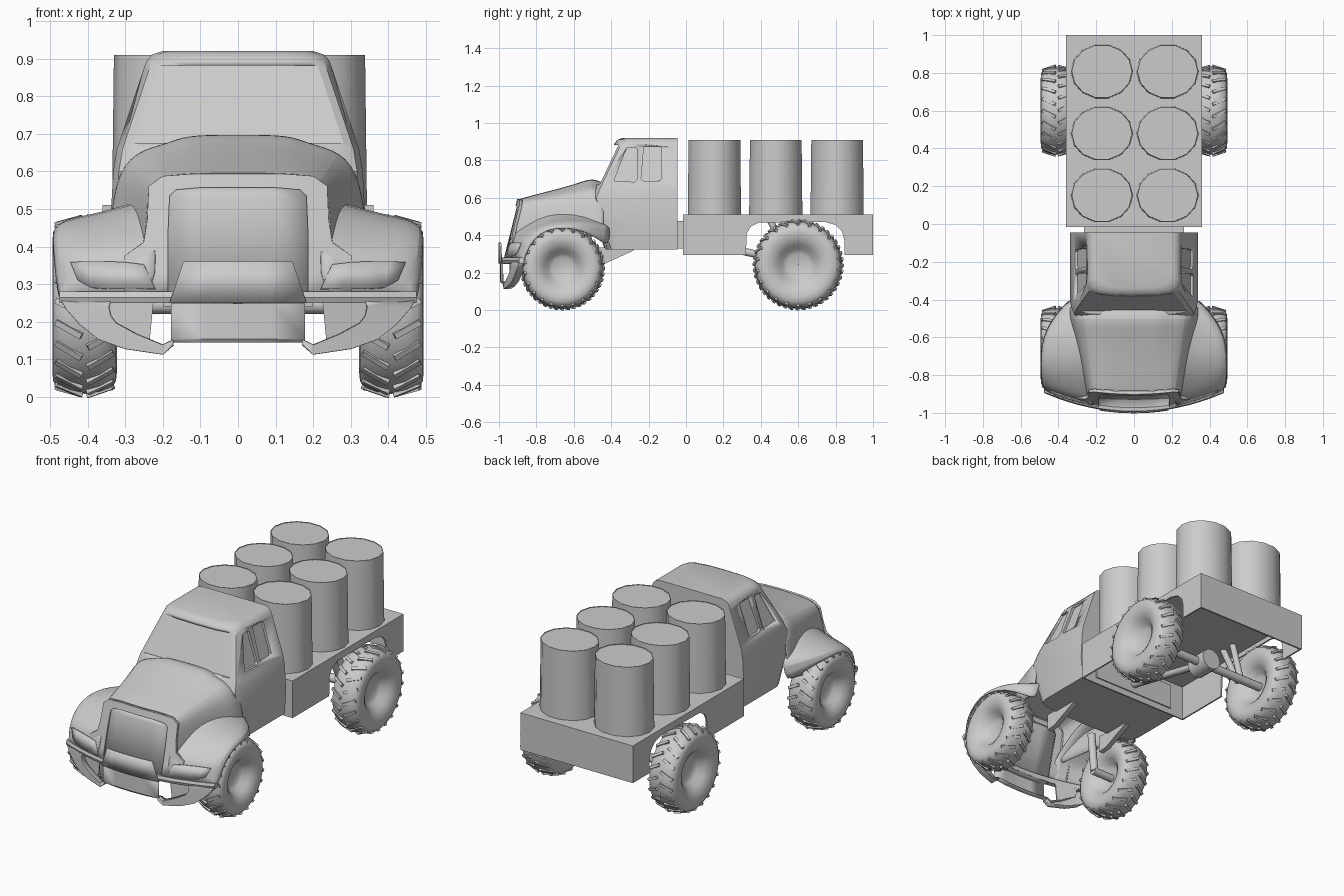
import bpy, bmesh
from math import pi, cos, sin
from mathutils import Matrix, Vector

if "Cube" in bpy.data.objects:
    bpy.data.objects.remove(bpy.data.objects["Cube"])


def finish(name, bm, mirror=False, thick=0, subsurf=0, angle=30):
    bmesh.ops.recalc_face_normals(bm, faces=bm.faces)
    me = bpy.data.meshes.new(name)
    bm.to_mesh(me)
    bm.free()
    ob = bpy.data.objects.new(name, me)
    bpy.context.collection.objects.link(ob)
    bpy.ops.object.select_all(action='DESELECT')
    ob.select_set(True)
    bpy.context.view_layer.objects.active = ob
    bpy.ops.object.shade_smooth_by_angle(angle=angle * pi / 180)
    if mirror:
        ob.modifiers.new("mirror", 'MIRROR')
    if subsurf:
        m = ob.modifiers.new("smooth", 'SUBSURF')
        m.levels = m.render_levels = subsurf
    if thick:
        m = ob.modifiers.new("shell", 'SOLIDIFY')
        m.thickness, m.offset = thick, 0
    return ob


def loft(name, rings, closed=False, caps=False, **kw):
    bm = bmesh.new()
    rows = [[bm.verts.new(p) for p in r] for r in rings]
    n = len(rows[0])
    for a, b in zip(rows, rows[1:]):
        for i in range(n if closed else n - 1):
            j = (i + 1) % n
            bm.faces.new((a[i], a[j], b[j], b[i]))
    if caps:
        bm.faces.new(rows[0])
        bm.faces.new(rows[-1])
    return finish(name, bm, **kw)


def both(half):
    """Half outline starting at x=0, extended to the other side."""
    return [(-x, y, z) for x, y, z in half[:0:-1]] + list(half)


def box(name, x, y, z, **kw):
    ring = lambda h: [(x[0], y[0], h), (x[1], y[0], h), (x[1], y[1], h), (x[0], y[1], h)]
    return loft(name, [ring(z[0]), ring(z[1])], closed=True, caps=True, **kw)


def tube(name, a, b, r, n=12, **kw):
    a, b = Vector(a), Vector(b)
    q = (b - a).to_track_quat('Z', 'Y')
    ring = lambda c, k: [c + q @ Vector((k * cos(2 * pi * i / n), k * sin(2 * pi * i / n), 0)) for i in range(n)]
    return loft(name, [ring(a, r), ring(b, r)], closed=True, caps=True, angle=35, **kw)


# Cab: stacked outlines (z, half width, front y)
def cab_ring(z, w, yf):
    half = [(0, yf - .015, z), (w * .5, yf - .012, z), (w - .05, yf, z), (w - .015, yf + .02, z),
            (w, yf + .06, z), (w, -.045, z)]
    return both(half)


cab = loft("cab", [cab_ring(*s) for s in (
    (.325, .33, -.42), (.45, .34, -.46), (.60, .332, -.50), (.66, .322, -.475), (.87, .252, -.375),
    (.895, .243, -.365), (.911, .228, -.35), (.92, .20, -.325))], closed=True, caps=True)


def side_x(z): return .322 - (z - .66) / 3
def screen_y(z): return -.475 + (z - .66) / 2.1


def cut(target, rings):
    c = loft("cutter", rings, closed=True, caps=True)
    c.hide_render = True
    m = target.modifiers.new("cut", 'BOOLEAN')
    m.operation, m.solver, m.object = 'DIFFERENCE', 'EXACT', c
    bpy.context.view_layer.objects.active = target
    bpy.ops.object.modifier_apply(modifier=m.name)
    bpy.data.objects.remove(c)


# Recessed side windows and windscreen
for s in (-1, 1):
    for win in ([(-.385, .69), (-.275, .685), (-.262, .70), (-.262, .86), (-.275, .87), (-.318, .865)],
                [(-.24, .70), (-.225, .69), (-.145, .69), (-.135, .70), (-.13, .865), (-.14, .875), (-.225, .875)]):
        cut(cab, [[(s * (side_x(z) + d), y, z) for y, z in win] for d in (-.014, .06)])
pane = [(-.285, .675), (.285, .675), (.238, .882), (-.238, .882)]
cut(cab, [[(x, screen_y(z) + d, z) for x, z in pane] for d in (.008, -.08)])

# Hood: blended from grille outline to cowl outline
front = [(0, .592), (.10, .592), (.17, .589), (.222, .577), (.24, .53), (.245, .38)]
cowl = [(0, .704), (.14, .704), (.185, .68), (.275, .66), (.328, .59), (.345, .40)]
rings = []
for y, t in ((-.885, 0), (-.87, .05), (-.78, .27), (-.68, .5), (-.58, .75), (-.5, 1), (-.44, 1.0)):
    half = []
    for (x0, z0), (x1, z1) in zip(front, cowl):
        x, z = x0 + (x1 - x0) * t, z0 + (z1 - z0) * t
        half.append((x, y + (1 - t) * (.35 * x * x - .27 * (.592 - z)), z - (.03 if y > -.45 else 0)))
    rings.append(both(half))
loft("hood", rings, thick=.006, subsurf=2)


# Grille surround and recessed grille panel
def grille_y(x, z): return -.898 - .25 * (.59 - z) + .35 * x * x


outer = [(0, .592), (.12, .592), (.2, .586), (.236, .56), (.24, .47), (.25, .41), (.30, .375), (.30, .27)]
inner = [(0, .558), (.1, .558), (.165, .552), (.183, .535), (.187, .45), (.188, .38), (.188, .33), (.188, .27)]
face = lambda pts, d: both([(x, grille_y(x, z) + d, z) for x, z in pts])
loft("grille_surround", [face(outer, .01), face(outer, -.004), face(inner, -.004), face(inner, .008)], thick=.004)
loft("grille", [[(x * k, grille_y(x * k, z) + .005, z) for k in (-1, -.5, 0, .5, 1)]
                for x, z in ((.175, .557), (.19, .53), (.19, .26))], thick=.004)

# Front fenders: (front y, plan curvature, top z, outer x, lip z, rise of inner edge)
rings = []
for y, k, zt, xo, lip, up in ((-.985, .45, .27, .468, .25, .01), (-.965, .45, .362, .475, .27, .02),
                              (-.935, .35, .382, .482, .31, .03), (-.85, .15, .425, .488, .38, .045),
                              (-.74, 0, .468, .49, .435, .06), (-.64, 0, .48, .488, .44, .06),
                              (-.55, 0, .478, .458, .425, .06), (-.47, 0, .468, .405, .38, .05),
                              (-.41, 0, .455, .348, .335, .04)):
    pts = [(.22, zt + up), (.29, zt + up * .5), (xo - .09, zt + .004), (xo - .035, zt - .006), (xo - .006, zt - .02), (xo, lip)]
    rings.append([(x, y + k * x * x, z) for x, z in pts])
loft("front_fender", rings, mirror=True, thick=.006, subsurf=1)


# Bumper bar, corner crescents, fog panels and headlights follow one plan curve
def nose(x, d=0): return -.991 + .45 * x * x + d


xs = [-.475 + .95 * i / 16 for i in range(17)]
loft("bumper_bar", [[(x, nose(x), .25), (x, nose(x, -.006), .265), (x, nose(x), .28),
                     (x, nose(x, .03), .28), (x, nose(x, .03), .25)] for x in xs], closed=True, caps=True)
low = [(.475, .27), (.455, .235), (.42, .195), (.37, .155), (.30, .13), (.20, .115), (.172, .14)]
high = [(.34, .255), (.345, .24), (.34, .215), (.325, .195), (.27, .165), (.20, .137), (.172, .15)]
loft("bumper_corner", [[(x, nose(x, d), z) for x, z in pts] for pts, d in ((low, .035), (low, 0), (high, 0), (high, .03))],
     mirror=True, thick=.006)
fog = [(.225, .25), (.35, .25), (.345, .2), (.235, .15)]
loft("fog_panel", [[(x, nose(x, d), z) for x, z in fog] for d in (.025, .032)], closed=True, caps=True, mirror=True)
lamp_top = [(.25, .352), (.30, .358), (.35, .36), (.40, .36), (.445, .358)]
lamp_low = [(.22, .287), (.28, .287), (.34, .287), (.39, .29), (.425, .31)]
loft("headlight", [[(x, nose(x, .22 * (z - .27)), z) for x, z in p] for p in (lamp_top, lamp_low)],
     mirror=True, thick=.006)
ks = (-1, -.5, 0, .5, 1)
loft("front_plate", [[(w * k, nose(w * k, -.009), z) for k in ks] for w, z in ((.182, .25), (.145, .36))], thick=.005)
strip = lambda z, d: [(.178 * k, nose(.178 * k, d), z) for k in ks]
loft("bumper_center", [strip(.247, .035), strip(.247, -.002), strip(.155, -.002), strip(.147, .004), strip(.147, .035)],
     thick=.004)


# Wheels with slanted tread lugs
def wheel(name, y, r, hw=.086, xc=.408):
    half = [(.15, .001), (.17, .25), (.32, .35), (.68, .45), (.9, .58), (1, .72), (.97, .83), (.82, .92), (.45, .968), (0, .985)]
    prof = half + [(-a, b) for a, b in half[-2::-1]]
    bm = bmesh.new()
    n = 36
    rows = [[bm.verts.new((a * hw, b * r * cos(2 * pi * i / n), b * r * sin(2 * pi * i / n))) for i in range(n)]
            for a, b in prof]
    for p, q in zip(rows, rows[1:]):
        for i in range(n):
            bm.faces.new((p[i], p[(i + 1) % n], q[(i + 1) % n], q[i]))
    for s in (-1, 1):
        for i in range(22):
            m = (Matrix.Rotation(2 * pi * (i + .25 * s) / 22, 4, 'X') @ Matrix.Translation((s * .042, 0, r * .955))
                 @ Matrix.Rotation(s * .3, 4, 'Y') @ Matrix.Rotation(s * .45, 4, 'Z') @ Matrix.Diagonal((.078, .016, .013, 1)))
            bmesh.ops.create_cube(bm, size=1, matrix=m)
    bmesh.ops.translate(bm, verts=bm.verts, vec=(xc, y, r + .005))
    return finish(name, bm, mirror=True, angle=40)


wheel("front_wheel", -.66, .22)
wheel("rear_wheel", .6, .237)

# Flatbed: deck, end walls and side skirts with wheel arches
box("bed_deck", (-.36, .36), (-.015, 1), (.497, .51))
box("bed_tail_panel", (-.36, .36), (.99, 1), (.295, .51))
box("bed_front_panel", (-.36, .36), (-.015, -.007), (.295, .51))
skirt = [(-.015, .51), (-.015, .295), (.32, .295), (.325, .41), (.345, .445), (.39, .468), (.74, .472), (.80, .455),
         (.835, .42), (.847, .37), (.848, .295), (1, .295), (1, .51)]
loft("bed_skirt", [[(x, y, z) for y, z in skirt] for x in (.351, .36)], closed=True, caps=True, mirror=True)

# Six faceted barrels
for col in (-1, 1):
    for row in range(3):
        ring = lambda k, z: [(.004 + col * .174 + .165 * k * cos(2 * pi * i / 14),
                              .152 + row * .328 + .146 * k * sin(2 * pi * i / 14), z) for i in range(14)]
        loft("barrel", [ring(1, .508), ring(.97, .91), ring(.95, .91), ring(.95, .907)], closed=True, caps=True)

# Chassis and running gear
box("frame_bridge", (-.265, .265), (-.06, 0), (.33, .475))
strut = [(-.5, .24), (-.44, .245), (-.28, .318), (-.28, .335), (-.5, .335)]
loft("lower_strut", [[(x, y, z) for y, z in strut] for x in (.17, .2)], closed=True, caps=True, mirror=True)
tube("front_stub_axle", (.26, -.66, .225), (.4, -.66, .225), .022, mirror=True)
tube("front_spring", (.27, -.66, .225), (.25, -.66, .45), .022, mirror=True)
tube("rear_axle", (-.4, .6, .245), (.4, .6, .245), .024)
tube("differential", (0, .53, .25), (0, .66, .25), .06, 16)
for dy in (-.04, -.12):
    tube("rear_spring", (.27, .6 + dy * .3, .25), (.27, .56 + dy, .5), .018, mirror=True)
tube("drive_shaft", (0, -.04, .39), (0, .55, .26), .02)
